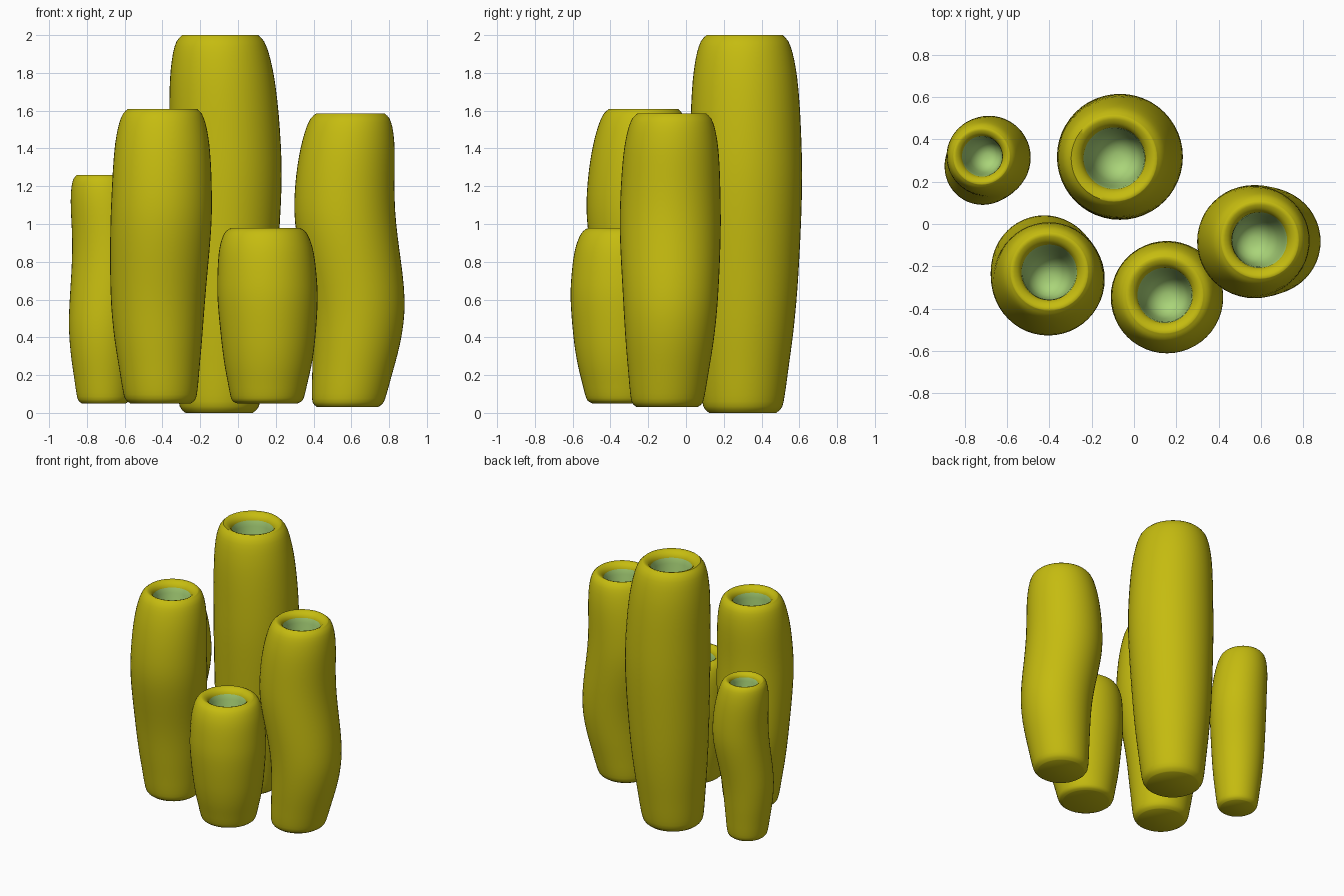
import bpy, bmesh, math

cube = bpy.data.objects.get("Cube")
if cube:
    bpy.data.objects.remove(cube, do_unlink=True)


def make_material(name, rgb):
    mat = bpy.data.materials.new(name)
    mat.use_nodes = True
    mat.diffuse_color = (*rgb, 1)
    mat.node_tree.nodes["Principled BSDF"].inputs["Base Color"].default_value = (*rgb, 1)
    return mat


SKIN = make_material("mustard_yellow", (0.56, 0.50, 0.005))
INSIDE = make_material("pale_green", (0.40, 0.66, 0.19))
SEGMENTS = 48
STEPS = 36

# Outer wall: (share of height, share of full radius)
WALL = [(0, .60), (.012, .69), (.04, .735), (.11, .79), (.23, .875), (.37, .94),
        (.6, 1), (.75, .985), (.87, .94), (.945, .865), (.985, .775), (1, .68)]
# Rolled lip and cavity: (depth, radius), both as shares of full radius
LIP = [(.015, .62), (.05, .56), (.10, .515), (.16, .49)]
CAVITY = [(.3, .47), (.6, .44), (.9, .39), (1.1, .32), (1.22, .2), (1.26, .08)]
SPINE_AT = (0, .32, .67, 1)


def smooth_curve(xs, ys, x):
    """Hermite interpolation with averaged slopes."""
    last = len(xs) - 1
    i = max(k for k in range(last) if xs[k] <= x or k == 0)

    def slope(k):
        a, b = max(k - 1, 0), min(k + 1, last)
        return (ys[b] - ys[a]) / (xs[b] - xs[a])

    h = xs[i + 1] - xs[i]
    u = (x - xs[i]) / h
    return ((1 + 2 * u) * (1 - u) ** 2 * ys[i] + u * (1 - u) ** 2 * h * slope(i)
            + u * u * (3 - 2 * u) * ys[i + 1] + u * u * (u - 1) * h * slope(i + 1))


def make_tube(name, bottom, top, radius, spine):
    height = top - bottom
    ts, rs = zip(*WALL)
    # Even steps along the wall, packed towards both ends
    rings = []
    for k in range(STEPS + 1):
        t = (1 - math.cos(math.pi * k / STEPS)) / 2
        rings.append((t, smooth_curve(ts, rs, t) * radius))
    rings += [(1 - d * radius / height, r * radius) for d, r in LIP + CAVITY]
    first_inside = len(rings) - len(CAVITY)

    bm = bmesh.new()
    loops = []
    for t, r in rings:
        cx, cy = (smooth_curve(SPINE_AT, [p[a] for p in spine], t) for a in (0, 1))
        loops.append([bm.verts.new((cx + r * math.cos(a), cy + r * math.sin(a),
                                    bottom + height * t))
                      for a in (math.tau * s / SEGMENTS for s in range(SEGMENTS))])
    for k in range(1, len(loops)):
        low, high = loops[k - 1], loops[k]
        for s in range(SEGMENTS):
            n = (s + 1) % SEGMENTS
            face = bm.faces.new((low[s], low[n], high[n], high[s]))
            face.material_index = int(k >= first_inside)
    bm.faces.new(loops[0][::-1])
    bm.faces.new(loops[-1]).material_index = 1

    mesh = bpy.data.meshes.new(name)
    bm.to_mesh(mesh)
    bm.free()
    mesh.materials.append(SKIN)
    mesh.materials.append(INSIDE)
    obj = bpy.data.objects.new(name, mesh)
    bpy.context.collection.objects.link(obj)
    bpy.ops.object.select_all(action='DESELECT')
    obj.select_set(True)
    bpy.context.view_layer.objects.active = obj
    bpy.ops.object.shade_smooth_by_angle(angle=math.radians(60))


# Each tube follows its own gently bent spine
make_tube("tall_back_tube", 0, 2, .297,
          [(-.1, .3), (-.08, .315), (-.067, .317), (-.095, .31)])
make_tube("left_tube", .03, 1.585, .267,
          [(.58, -.1), (.635, -.083), (.565, -.083), (.595, -.075)])
make_tube("front_right_tube", .05, 1.61, .267,
          [(-.41, -.2), (-.424, -.205), (-.405, -.26), (-.4, -.225)])
make_tube("short_front_tube", .05, .98, .265,
          [(.155, -.335), (.16, -.345), (.155, -.345), (.145, -.335)])
make_tube("thin_back_tube", .05, 1.26, .195,
          [(-.71, .27), (-.715, .27), (-.683, .315), (-.72, .32)])
